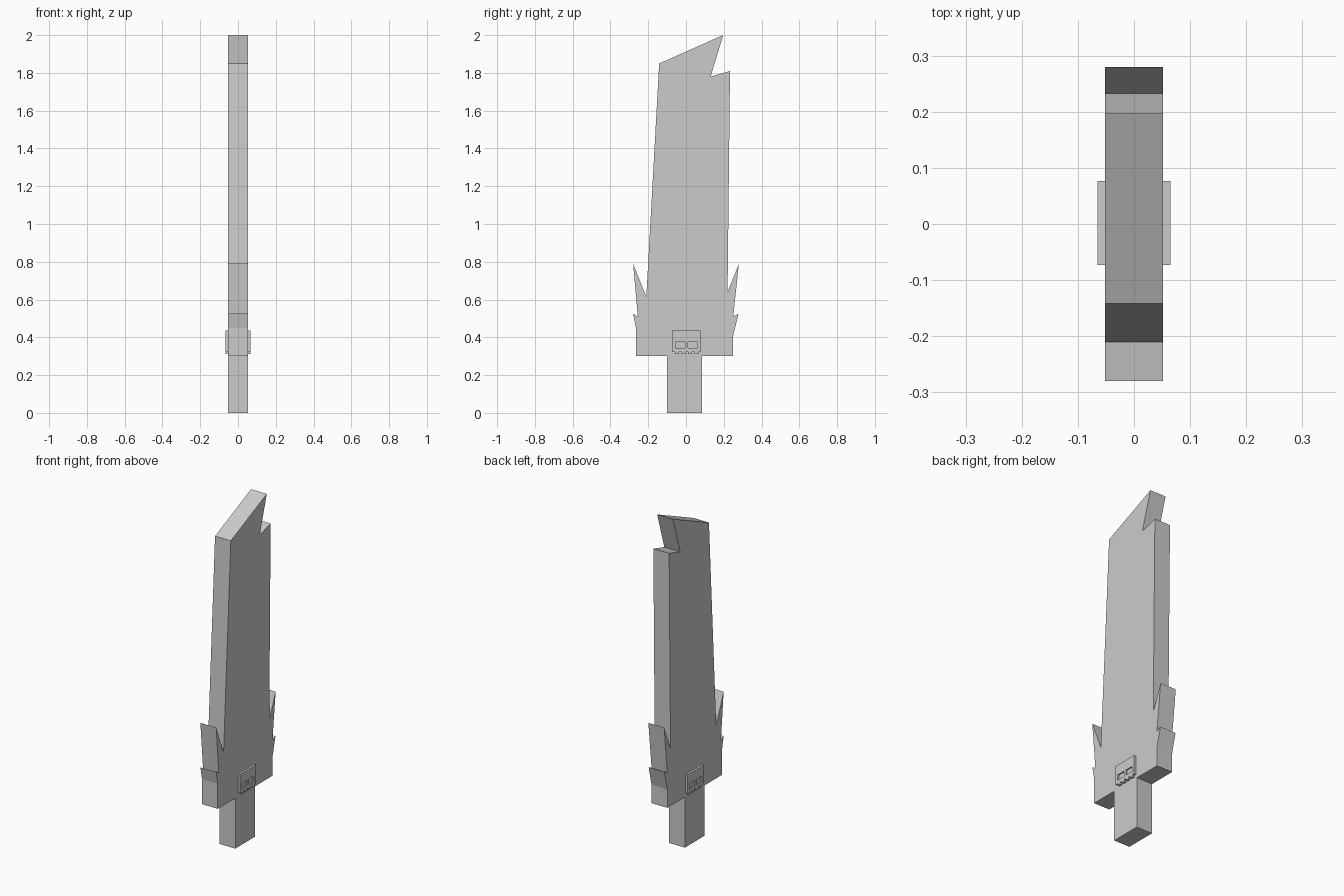
import bpy, bmesh

cube = bpy.data.objects.get("Cube")
if cube:
    bpy.data.objects.remove(cube, do_unlink=True)

# Single plain grey for every part
grey = bpy.data.materials.new("plain_grey")
grey.use_nodes = True
colour = (0.6, 0.6, 0.6, 1)
grey.diffuse_color = colour
grey.node_tree.nodes["Principled BSDF"].inputs["Base Color"].default_value = colour


def slab(name, outline, x0, x1):
    """Extrude a (y, z) outline from x0 to x1."""
    bm = bmesh.new()
    face = bm.faces.new([bm.verts.new((x0, y, z)) for y, z in outline])
    out = bmesh.ops.extrude_face_region(bm, geom=[face])
    moved = [v for v in out["geom"] if isinstance(v, bmesh.types.BMVert)]
    bmesh.ops.translate(bm, verts=moved, vec=(x1 - x0, 0, 0))
    bmesh.ops.recalc_face_normals(bm, faces=bm.faces)
    mesh = bpy.data.meshes.new(name)
    bm.to_mesh(mesh)
    bm.free()
    mesh.materials.append(grey)
    obj = bpy.data.objects.new(name, mesh)
    bpy.context.collection.objects.link(obj)
    return obj


def rect(y0, y1, z0, z1):
    return [(y0, z0), (y1, z0), (y1, z1), (y0, z1)]


HALF = 0.052

# Blade, barbed guard and grip in one silhouette
grip = [(-0.10, 0.30), (-0.10, 0), (0.085, 0), (0.085, 0.30)]
back_guard = [(0.25, 0.30), (0.25, 0.41), (0.278, 0.525), (0.25, 0.51),
              (0.28, 0.79), (0.22, 0.64)]
tip = [(0.233, 1.81), (0.13, 1.78), (0.197, 2.0), (-0.142, 1.85)]
front_guard = [(-0.21, 0.615), (-0.28, 0.79), (-0.255, 0.51),
               (-0.28, 0.525), (-0.265, 0.45), (-0.265, 0.30)]
slab("sword_body", grip + back_guard + tip + front_guard, -HALF, HALF)

# Toothed emblem plate on each side, with two sunken eye slots
plate = [(0.077, 0.435), (-0.073, 0.435), (-0.073, 0.323)]
for i in range(4):
    y = -0.057 + i * 0.034
    plate += [(y, 0.323), (y, 0.311), (y + 0.02, 0.311), (y + 0.02, 0.323)]
plate.append((0.077, 0.323))

for side, label in ((1, "left"), (-1, "right")):
    emblem = slab(label + "_emblem", plate, side * (HALF - 0.004), side * 0.065)
    for y0 in (-0.056, 0.01):
        cutter = slab("eye_cutter", rect(y0, y0 + 0.05, 0.343, 0.375),
                      side * 0.057, side * 0.08)
        cutter.hide_render = True
        mod = emblem.modifiers.new("eye_slot", 'BOOLEAN')
        mod.operation = 'DIFFERENCE'
        mod.solver = 'EXACT'
        mod.object = cutter
        bpy.context.view_layer.objects.active = emblem
        bpy.ops.object.modifier_apply(modifier=mod.name)
        bpy.data.objects.remove(cutter, do_unlink=True)
